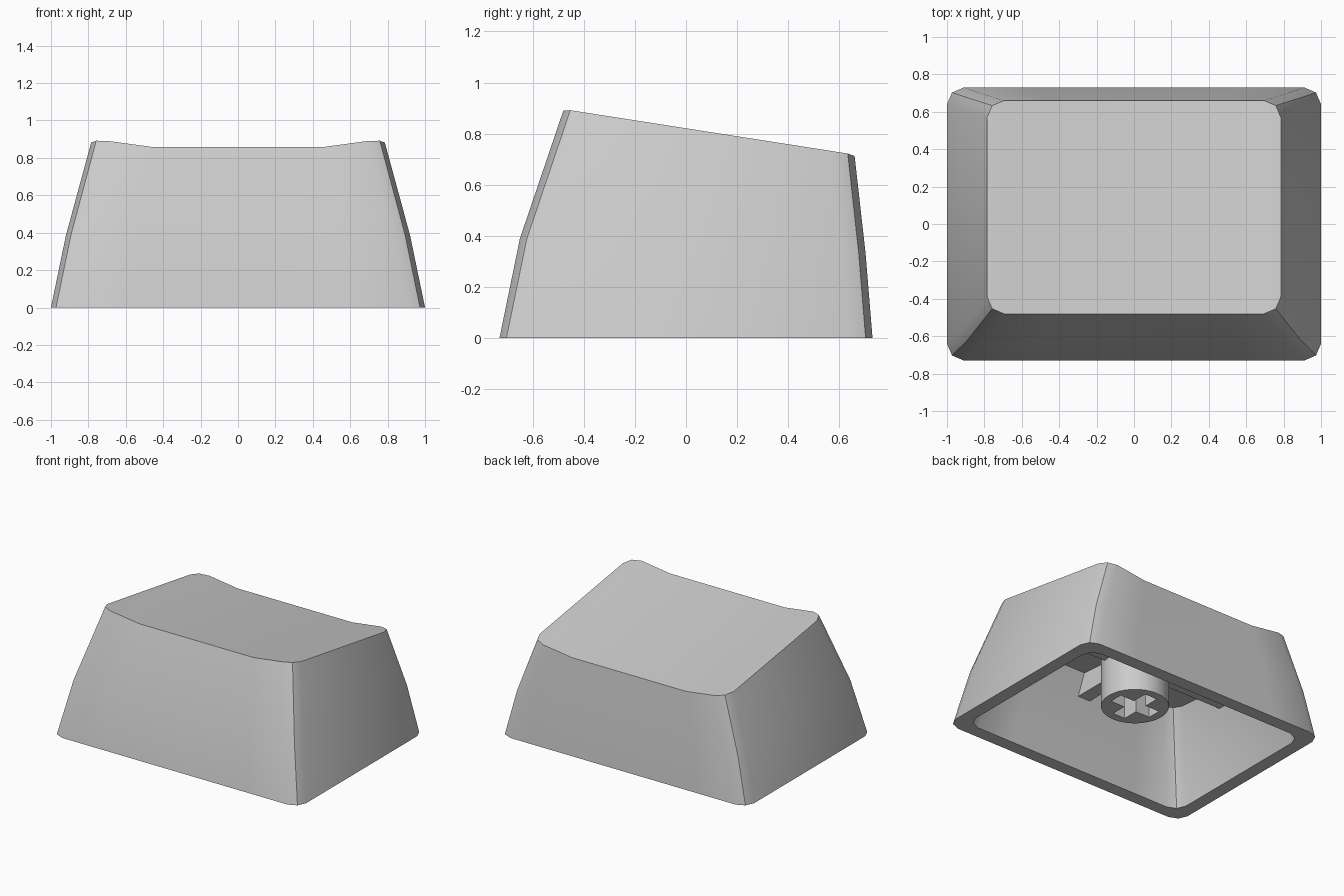
import bpy, bmesh

if "Cube" in bpy.data.objects:
    bpy.data.objects.remove(bpy.data.objects["Cube"])


def finish(obj):
    bpy.ops.object.select_all(action='DESELECT')
    obj.select_set(True)
    bpy.context.view_layer.objects.active = obj
    bpy.ops.object.shade_smooth_by_angle()


def box(name, x, y, z):
    """Box from (min, max) pairs."""
    bpy.ops.mesh.primitive_cube_add(size=1, location=[sum(p) / 2 for p in (x, y, z)])
    obj = bpy.context.object
    obj.name = name
    obj.scale = [p[1] - p[0] for p in (x, y, z)]
    bpy.ops.object.transform_apply(location=False, rotation=False)
    return obj


def ring(hx, y0, y1, z0, z1, dish=0.0, c=0.09, e=0.027):
    """Rounded rectangle, sloping from z0 at the front to z1 at the back."""
    m = hx * 0.59
    half = [(-hx, c), (-hx + e, e), (-hx + c, 0), (-m, 0),
            (m, 0), (hx - c, 0), (hx - e, e), (hx, c)]
    flat = [(x, y0 + d) for x, d in half] + [(x, y1 - d) for x, d in reversed(half)]
    drop = {0: 0.0, 1: 0.0, 2: 0.15, 3: 1.0}
    pts = []
    for i, (x, y) in enumerate(flat):
        k = i % 8
        z = z0 + (z1 - z0) * (y - y0) / (y1 - y0)
        pts.append((x, y, z - dish * drop[min(k, 7 - k)]))
    return pts


# Hollow cap: outer skin from the dished top down, then the cavity back up
rings = [
    ring(0.785, -0.48, 0.66, 0.896, 0.718, dish=0.037),
    ring(0.92, -0.65, 0.703, 0.39, 0.33),
    ring(1.0, -0.73, 0.73, 0, 0),
    ring(0.905, -0.635, 0.635, 0, 0),
    ring(0.825, -0.56, 0.615, 0.36, 0.30),
    ring(0.72, -0.45, 0.58, 0.62, 0.54),
]
bm = bmesh.new()
loops = [[bm.verts.new(p) for p in r] for r in rings]
for a, b in zip(loops, loops[1:]):
    for i in range(16):
        j = (i + 1) % 16
        bm.faces.new((a[i], b[i], b[j], a[j]))
for r in (loops[0], loops[-1]):
    for k in range(7):
        bm.faces.new((r[k], r[k + 1], r[14 - k], r[15 - k]))
bmesh.ops.recalc_face_normals(bm, faces=bm.faces)
mesh = bpy.data.meshes.new("cap_shell")
bm.to_mesh(mesh)
bm.free()
shell = bpy.data.objects.new("cap_shell", mesh)
bpy.context.collection.objects.link(shell)
finish(shell)

# Stem with a cross-shaped socket
bpy.ops.mesh.primitive_cylinder_add(vertices=32, radius=0.225, depth=0.43, location=(0, 0.01, 0.395))
stem = bpy.context.object
stem.name = "stem"
slots = [box("slot_cutter_x", (-0.165, 0.165), (-0.04, 0.06), (0.1, 0.5)),
         box("slot_cutter_y", (-0.05, 0.05), (-0.155, 0.175), (0.1, 0.501))]
bpy.context.view_layer.objects.active = stem
for cutter in slots:
    cutter.hide_render = True
    mod = stem.modifiers.new("slot", 'BOOLEAN')
    mod.operation = 'DIFFERENCE'
    mod.solver = 'EXACT'
    mod.object = cutter
    bpy.ops.object.modifier_apply(modifier=mod.name)
for cutter in slots:
    bpy.data.objects.remove(cutter)
finish(stem)

# Ribs bracing the stem, split so they stop inside the stem wall
for name, s in (("rib_right", 1), ("rib_left", -1)):
    box(name, sorted((s * 0.2, s * 0.81)), (-0.04, 0.06), (0.47, 0.62))
box("rib_front", (-0.05, 0.05), (-0.55, -0.19), (0.47, 0.63))
box("rib_back", (-0.05, 0.05), (0.21, 0.62), (0.47, 0.6))
